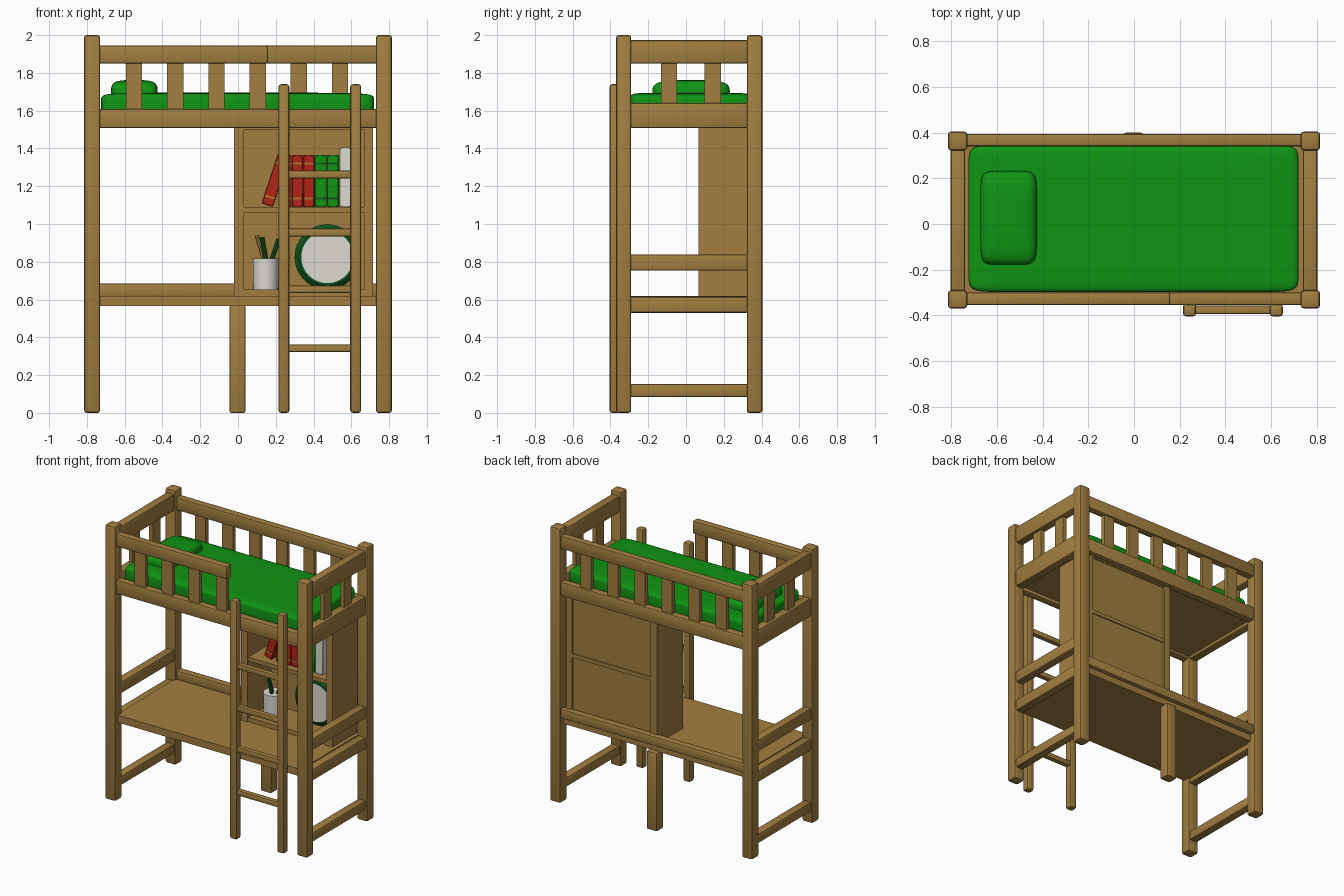
import bpy, bmesh, math
from mathutils import Matrix, Vector

if "Cube" in bpy.data.objects:
    bpy.data.objects.remove(bpy.data.objects["Cube"])


def material(name, r, g, b):
    m = bpy.data.materials.new(name)
    m.diffuse_color = (r, g, b, 1)
    m.use_nodes = True
    m.node_tree.nodes["Principled BSDF"].inputs["Base Color"].default_value = m.diffuse_color
    return m


WOOD = material("warm wood", 0.36, 0.21, 0.052)
GREEN = material("bedding green", 0.005, 0.30, 0.007)
DARK = material("dark green", 0.004, 0.09, 0.012)
RED = material("book red", 0.45, 0.018, 0.008)
WHITE = material("off white", 0.72, 0.70, 0.64)
GOLD = material("band gold", 0.45, 0.17, 0.03)


def finish(name, bm, mat, smooth=False):
    me = bpy.data.meshes.new(name)
    bmesh.ops.recalc_face_normals(bm, faces=bm.faces)
    bm.to_mesh(me)
    bm.free()
    me.materials.append(mat)
    ob = bpy.data.objects.new(name, me)
    bpy.context.collection.objects.link(ob)
    if smooth:
        bpy.ops.object.select_all(action='DESELECT')
        ob.select_set(True)
        bpy.context.view_layer.objects.active = ob
        bpy.ops.object.shade_smooth_by_angle(angle=math.radians(40))
    return ob


def box(name, x, y, z, mat=WOOD, bevel=0.0, segs=2):
    """Box from (min, max) ranges, with optional rounded edges."""
    bm = bmesh.new()
    bmesh.ops.create_cube(bm, size=1)
    for v in bm.verts:
        v.co = [(r[0] + r[1]) / 2 + c * (r[1] - r[0]) for r, c in zip((x, y, z), v.co)]
    if bevel:
        bmesh.ops.bevel(bm, geom=bm.edges[:], offset=bevel, segments=segs,
                        profile=0.5, affect='EDGES')
    return finish(name, bm, mat, smooth=bevel > 0)


def rod(name, a, b, r1, r2, mat, sides=32):
    """Cylinder or cone from point a to point b."""
    a, b = Vector(a), Vector(b)
    d = b - a
    bm = bmesh.new()
    bmesh.ops.create_cone(bm, cap_ends=True, segments=sides, radius1=r1, radius2=r2, depth=d.length)
    rot = Vector((0, 0, 1)).rotation_difference(d).to_matrix().to_4x4()
    bmesh.ops.transform(bm, matrix=Matrix.Translation((a + b) / 2) @ rot, verts=bm.verts)
    return finish(name, bm, mat, smooth=True)


def cushion(name, centre, half, e_vert, e_plan, mat):
    """Soft box: a sphere squared off by exponents."""
    bm = bmesh.new()
    bmesh.ops.create_uvsphere(bm, u_segments=64, v_segments=32, radius=1)
    p = lambda c, e: math.copysign(abs(c) ** e, c) if abs(c) > 1e-5 else 0.0
    for v in bm.verts:
        r = math.hypot(v.co.x, v.co.y)
        cx, cy = (v.co.x / r, v.co.y / r) if r > 1e-5 else (0, 0)
        k = p(r, e_vert)
        v.co = (centre[0] + half[0] * k * p(cx, e_plan),
                centre[1] + half[1] * k * p(cy, e_plan),
                centre[2] + half[2] * p(v.co.z, e_vert))
    return finish(name, bm, mat, smooth=True)


FRONT, BACK = (-0.355, -0.30), (0.34, 0.395)

# Corner posts
for sx, side in ((-1, "left"), (1, "right")):
    xs = sorted((sx * 0.73, sx * 0.815))
    box(f"front_{side}_post", xs, (-0.37, -0.29), (0, 2), bevel=0.014)
    box(f"back_{side}_post", xs, (0.322, 0.405), (0, 2), bevel=0.014)
    # End rails between the posts
    xr = sorted((sx * 0.74, sx * 0.803))
    for i, z in enumerate(((0.085, 0.154), (0.53, 0.615), (0.753, 0.838), (1.507, 1.64), (1.85, 1.973))):
        box(f"{side}_end_rail_{i}", xr, (-0.30, 0.33), z, bevel=0.01)
    # End slats
    xt = sorted((sx * 0.755, sx * 0.785))
    for i, y in enumerate((-0.09, 0.142)):
        box(f"{side}_end_slat_{i}", xt, (y - 0.043, y + 0.043), (1.62, 1.87))

# Long bed rails and guard rails
for ys, side, end in ((FRONT, "front", 0.158), (BACK, "back", 0.74)):
    box(f"{side}_bed_rail", (-0.74, 0.74), ys, (1.507, 1.61), bevel=0.01)
    box(f"{side}_guard_rail", (-0.74, end), ys, (1.85, 1.945), bevel=0.01)
    mid = sum(ys) / 2
    for i in range(6):
        x = -0.55 + i * 0.218
        if x < end:
            box(f"{side}_slat_{i}", (x - 0.043, x + 0.043), (mid - 0.015, mid + 0.015), (1.60, 1.87))

# Bed base, mattress and pillow
box("bed_base", (-0.745, 0.745), (-0.31, 0.35), (1.53, 1.57))
cushion("mattress", (-0.002, 0.024, 1.63), (0.723, 0.322, 0.065), 0.25, 0.1, GREEN)
cushion("pillow", (-0.549, 0.027, 1.692), (0.124, 0.205, 0.07), 0.55, 0.28, GREEN)

# Desk with back strip and middle leg
box("desk_top", (-0.745, 0.745), (-0.34, 0.365), (0.567, 0.62))
box("desk_back_rail", (-0.74, 0.74), BACK, (0.615, 0.685), bevel=0.01)
box("desk_middle_leg", (-0.045, 0.04), (0.322, 0.40), (0, 0.57), bevel=0.01)

# Bookcase standing on the desk
CY = (0.065, 0.36)
box("bookcase_left_side", (-0.02, 0.033), CY, (0.615, 1.53))
box("bookcase_right_side", (0.668, 0.716), CY, (0.615, 1.53))
box("bookcase_back", (0.02, 0.68), (0.33, 0.347), (0.615, 1.53))
for n, z in (("bottom", (0.615, 0.652)), ("shelf", (1.062, 1.09)), ("top", (1.497, 1.53))):
    box(f"bookcase_{n}", (0.02, 0.68), (0.07, 0.355), z)

# Ladder
for i, x in enumerate((0.243, 0.623)):
    box(f"ladder_rail_{i}", (x - 0.029, x + 0.029), (-0.405, -0.35), (0, 1.74), bevel=0.014)
for i, z in enumerate((0.342, 0.655, 0.955, 1.262)):
    box(f"ladder_rung_{i}", (0.25, 0.615), (-0.395, -0.357), (z - 0.02, z + 0.02), bevel=0.008)


# Books, with thin bands on the spines
def book(name, x, top, mat, band):
    parts = [box(name, x, (0.12, 0.32), (1.09, top), mat, 0.004, 1)]
    if band:
        for i, z in enumerate((1.135, 1.32)):
            parts.append(box(f"{name}_band_{i}", (x[0] + 0.004, x[1] - 0.004), (0.117, 0.122),
                             (z - 0.006, z + 0.006), band))
    return parts


for i, x in enumerate((0.225, 0.285, 0.345)):
    book(f"red_book_{i}", (x, x + 0.059), 1.365, RED, GOLD)
for i, x in enumerate((0.406, 0.471)):
    book(f"green_book_{i}", (x, x + 0.063), 1.365, GREEN, DARK)
book("white_book", (0.537, 0.60), 1.405, WHITE, None)
# Leaning red book, turned about its lower right corner
pivot = Vector((0.185, 0.2, 1.09))
turn = Matrix.Translation(pivot) @ Matrix.Rotation(math.radians(18), 4, 'Y') @ Matrix.Translation(-pivot)
for part in book("leaning_red_book", (0.122, 0.185), 1.36, RED, GOLD):
    part.data.transform(turn)

# Pen cup with pencils
rod("pen_cup", (0.147, 0.2, 0.652), (0.147, 0.2, 0.818), 0.066, 0.069, WHITE)
rod("wood_pencil", (0.15, 0.2, 0.77), (0.1, 0.2, 0.94), 0.012, 0.012, WOOD, 8)
rod("green_pen_left", (0.155, 0.18, 0.77), (0.128, 0.17, 0.93), 0.012, 0.012, DARK, 8)
rod("green_pen_right", (0.165, 0.2, 0.77), (0.215, 0.2, 0.92), 0.012, 0.012, DARK, 8)

# Round clock facing the front
rod("clock_case", (0.473, 0.29, 0.825), (0.473, 0.23, 0.825), 0.173, 0.173, DARK, 48)
rod("clock_bezel", (0.473, 0.23, 0.825), (0.473, 0.21, 0.825), 0.173, 0.15, DARK, 48)
rod("clock_face", (0.473, 0.212, 0.825), (0.473, 0.206, 0.825), 0.138, 0.138, WHITE, 48)
